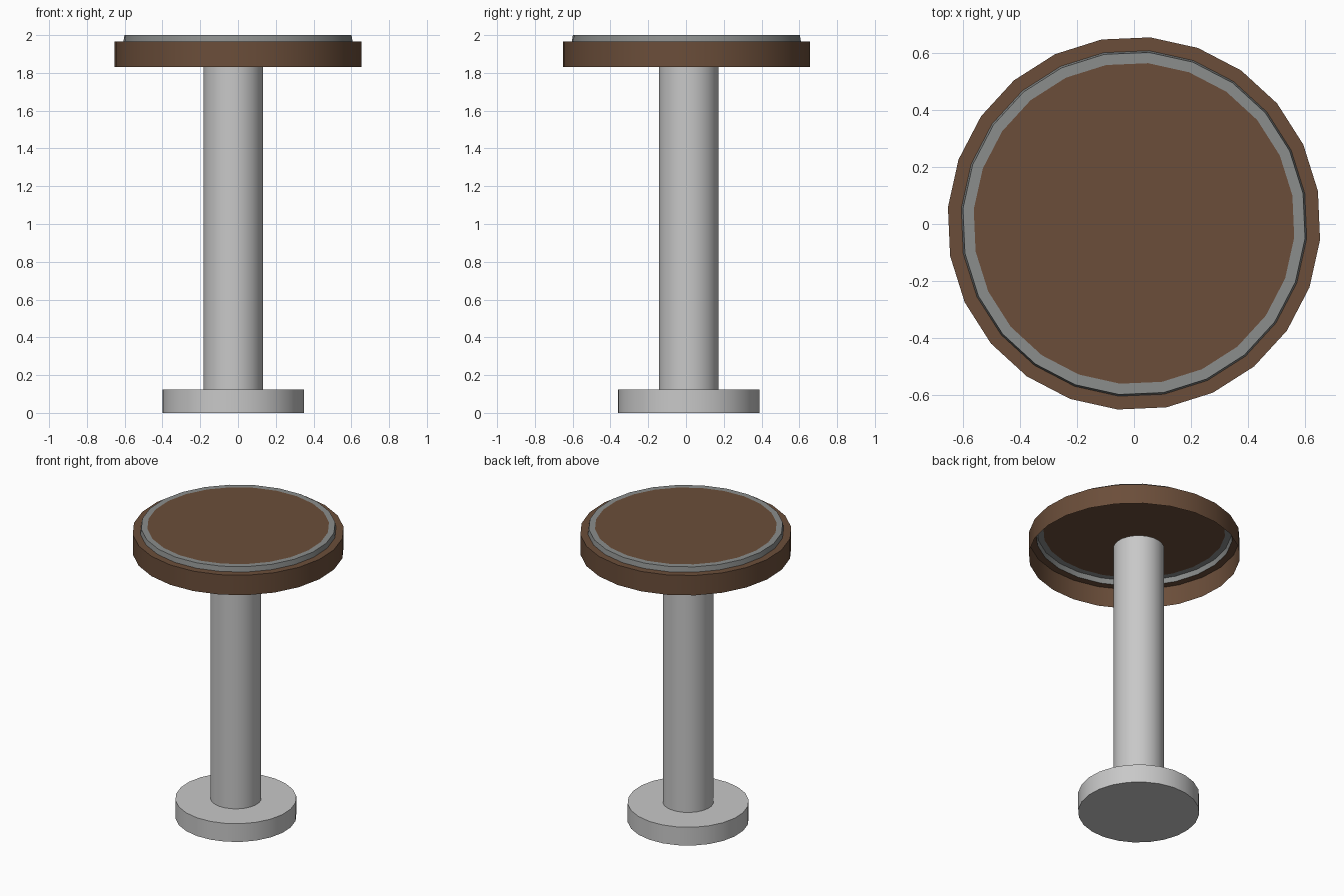
import bpy, bmesh, math

if "Cube" in bpy.data.objects:
    bpy.data.objects.remove(bpy.data.objects["Cube"])


def material(name, rgb):
    m = bpy.data.materials.new(name)
    m.diffuse_color = (*rgb, 1)
    m.use_nodes = True
    m.node_tree.nodes["Principled BSDF"].inputs["Base Color"].default_value = m.diffuse_color
    return m


metal = material("light metal", (0.58, 0.58, 0.58))
trim = material("grey trim", (0.26, 0.27, 0.265))
leather = material("brown leather", (0.147, 0.076, 0.042))


def lathe(name, profile, mats, bands, centre, cap_start, cap_end, cap_mat=0,
          sides=24, offset=10):
    """Spin (radius, z) points; bands gives the material index per strip."""
    bm = bmesh.new()
    rings = []
    for r, z in profile:
        rings.append([bm.verts.new((
            centre[0] + r * math.cos(math.radians(offset) + i * math.tau / sides),
            centre[1] + r * math.sin(math.radians(offset) + i * math.tau / sides), z))
            for i in range(sides)])
    for a, b, mi in zip(rings, rings[1:], bands):
        for i in range(sides):
            j = (i + 1) % sides
            bm.faces.new((a[i], a[j], b[j], b[i])).material_index = mi
    if cap_start:
        bm.faces.new(rings[0][::-1]).material_index = cap_mat
    if cap_end:
        bm.faces.new(rings[-1]).material_index = cap_mat
    me = bpy.data.meshes.new(name)
    bm.to_mesh(me)
    bm.free()
    for m in mats:
        me.materials.append(m)
    ob = bpy.data.objects.new(name, me)
    bpy.context.collection.objects.link(ob)
    bpy.ops.object.select_all(action='DESELECT')
    ob.select_set(True)
    bpy.context.view_layer.objects.active = ob
    bpy.ops.object.shade_smooth_by_angle(angle=math.radians(30))
    return ob


column = (-0.026, 0.014)  # the pedestal sits slightly off the seat centre

# floor plate
lathe("base", [(0.376, 0), (0.376, 0.125)], [metal], [0], column, True, True)
# pedestal post, ending just under the seat
lathe("post", [(0.158, 0.12), (0.158, 1.89)], [metal], [0], column, True, True)
# hollow seat shell: side wall, shoulder, raised trim ring, top pad
lathe("seat",
      [(0.656, 1.83), (0.656, 1.966), (0.609, 1.966), (0.603, 2.0), (0.565, 2.0)],
      [leather, trim], [0, 0, 1, 1], (0, 0.002), False, True)
